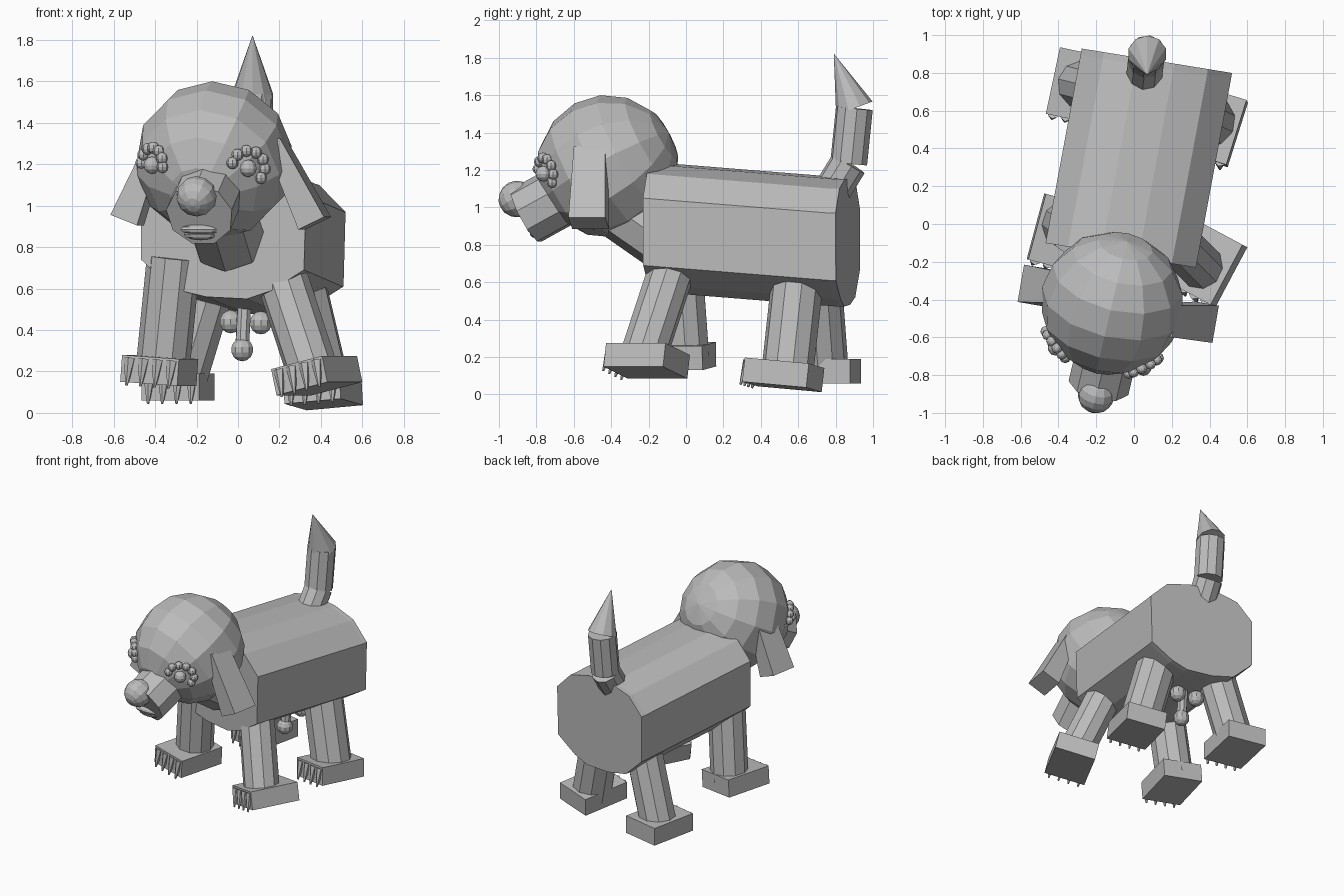
import bpy, bmesh
from math import radians, sin, cos, sqrt
from mathutils import Vector, Matrix, Euler

if "Cube" in bpy.data.objects:
    bpy.data.objects.remove(bpy.data.objects["Cube"])

grey = bpy.data.materials.new("plain_grey")
grey.use_nodes = True
grey.diffuse_color = (0.5, 0.5, 0.5, 1)
grey.node_tree.nodes["Principled BSDF"].inputs["Base Color"].default_value = (0.5, 0.5, 0.5, 1)


def finish(name, bm, matrix=Matrix()):
    bmesh.ops.recalc_face_normals(bm, faces=bm.faces)
    mesh = bpy.data.meshes.new(name)
    bm.to_mesh(mesh)
    bm.free()
    mesh.materials.append(grey)
    obj = bpy.data.objects.new(name, mesh)
    obj.matrix_world = matrix
    bpy.context.collection.objects.link(obj)
    return obj


def aim(direction):
    return Vector(direction).to_track_quat('Z', 'Y').to_matrix().to_4x4()


def add_tube(bm, a, b, r1, r2, sides):
    a, b = Vector(a), Vector(b)
    m = Matrix.Translation((a + b) / 2) @ aim(b - a)
    bmesh.ops.create_cone(bm, cap_ends=True, segments=sides, radius1=r1,
                          radius2=r2, depth=(b - a).length, matrix=m)


def tube(name, a, b, r1, r2=None, sides=10):
    bm = bmesh.new()
    add_tube(bm, a, b, r1, r1 if r2 is None else r2, sides)
    return finish(name, bm)


def ball(name, centre, r, seg=12, rings=8, axis=(0, 0, 1), scale=(1, 1, 1)):
    bm = bmesh.new()
    bmesh.ops.create_uvsphere(bm, u_segments=seg, v_segments=rings, radius=r)
    m = Matrix.Translation(centre) @ aim(axis) @ Matrix.Diagonal((*scale, 1))
    return finish(name, bm, m)


# Body: rounded prism, turned slightly and sloping down to the rear
section = [(0.4, -0.2), (0.41, 0.16), (0.28, 0.29), (0.1, 0.34), (-0.1, 0.35),
           (-0.28, 0.31), (-0.4, 0.19), (-0.4, -0.15), (-0.25, -0.29),
           (-0.08, -0.33), (0.12, -0.34), (0.24, -0.3)]
bm = bmesh.new()
across = Vector((0.983, -0.16, 0))
rings = []
for centre in (Vector((-0.075, -0.165, 0.89)), Vector((0.11, 0.83, 0.81))):
    rings.append([bm.verts.new(centre + across * u + Vector((0, 0, w))) for u, w in section])
front, rear = rings
bm.faces.new(front)
rump = bm.faces.new(rear)
for i in range(len(section)):
    j = (i + 1) % len(section)
    bm.faces.new((front[i], front[j], rear[j], rear[i]))
bmesh.ops.inset_region(bm, faces=[rump], thickness=0.2)
for v in rump.verts:
    v.co += Vector((0.006, 0.035, 0))
finish("body", bm)

# Head, neck and snout share the direction the face looks in
look = Vector((-0.2, -0.85, -0.47)).normalized()
head_c, head_r = Vector((-0.115, -0.42, 1.22)), 0.382
ball("head", head_c, head_r, 12, 8, look)
tube("neck", (-0.11, -0.43, 1.06), (-0.04, -0.1, 0.83), 0.18, sides=8)
muzzle = Vector((-0.185, -0.855, 0.955))
tube("snout", muzzle - look * 0.4, muzzle, 0.165, sides=9)
ball("nose", (-0.2, -0.905, 1.045), 0.098, 12, 8, look)
for name, z, y, half in (("upper_lip", 0.885, -0.815, 0.105), ("lower_lip", 0.86, -0.8, 0.085)):
    ball(name, (-0.18, y, z), 1, 10, 6, scale=(half, 0.035, 0.025))


# Eyes: a ball with an arc of small balls sitting on the head
def on_head(x, z):
    dx, dz = x - head_c.x, z - head_c.z
    return Vector((x, head_c.y - sqrt(max(0, head_r ** 2 - dx * dx - dz * dz)), z))


for side, cx, cz, squash, arc in (("left", 0.05, 1.185, 1, (165, -40)),
                                  ("right", -0.415, 1.2, 0.65, (175, -10))):
    ball(side + "_eye", on_head(cx, cz - 0.005), 0.042, 10, 6)
    for i in range(7):
        a = radians(arc[0] + (arc[1] - arc[0]) * i / 6)
        p = on_head(cx + 0.08 * squash * cos(a), cz + 0.08 * sin(a))
        ball(f"{side}_brow_ball_{i + 1}", p, 0.029, 8, 6)


# Ears: tapered slabs hanging outward
def ear(name, top, bottom):
    top, bottom = Vector(top), Vector(bottom)
    wide = Vector((0.17, 0.98, 0)).normalized()
    thick = (bottom - top).cross(wide).normalized()
    bm = bmesh.new()
    loops = []
    for c, w, t in ((top, 0.085, 0.04), (bottom, 0.1, 0.07)):
        loops.append([bm.verts.new(c + wide * w * i + thick * t * j)
                      for i, j in ((-1, -1), (1, -1), (1, 1), (-1, 1))])
    for lp in loops:
        bm.faces.new(lp)
    for i in range(4):
        j = (i + 1) % 4
        bm.faces.new((loops[0][i], loops[0][j], loops[1][j], loops[1][i]))
    finish(name, bm)


ear("left_ear", (0.18, -0.51, 1.31), (0.37, -0.52, 0.915))
ear("right_ear", (-0.39, -0.34, 1.3), (-0.535, -0.325, 0.93))


# Legs with box feet and claws
def leg(name, top, bottom, r, foot, turn):
    tube(name + "_leg", bottom, top, r, sides=10)
    m = Matrix.Translation(foot) @ Euler([radians(a) for a in turn]).to_matrix().to_4x4()
    bm = bmesh.new()
    bmesh.ops.create_cube(bm, size=1, matrix=Matrix.Diagonal((0.285, 0.36, 0.13, 1)))
    finish(name + "_foot", bm, m)
    bm = bmesh.new()
    for i in range(4):
        x = -0.105 + 0.07 * i
        add_tube(bm, (x, -0.17, 0.05), (x, -0.2, -0.08), 0.03, 0.006, 6)
    finish(name + "_claws", bm, m)


leg("front_left", (0.18, -0.05, 0.75), (0.36, -0.23, 0.2), 0.125,
    (0.38, -0.21, 0.18), (0, -13, -28))
leg("front_right", (-0.31, -0.04, 0.75), (-0.365, 0.0, 0.2), 0.13,
    (-0.38, -0.05, 0.205), (0, 4, -15))
leg("hind_left", (0.28, 0.6, 0.65), (0.41, 0.54, 0.1), 0.14,
    (0.41, 0.52, 0.105), (-5, -5, -17))
leg("hind_right", (-0.13, 0.7, 0.65), (-0.29, 0.74, 0.12), 0.13,
    (-0.29, 0.73, 0.125), (0, 0, -12))

# Tail: two bent segments and a pointed tip
bend, end = (0.065, 0.87, 1.235), (0.07, 0.9, 1.53)
tube("tail_base", (0.05, 0.75, 1.04), bend, 0.1)
tube("tail_middle", bend, end, 0.1)
tube("tail_tip", end, (0.07, 0.79, 1.823), 0.104, 0, 10)

# Small knobs below the belly
tube("belly_rod", (0.03, 0.56, 0.52), (0.02, 0.53, 0.31), 0.035, sides=8)
ball("belly_rod_knob", (0.02, 0.53, 0.305), 0.056, 10, 7)
ball("belly_knob_left", (0.11, 0.6, 0.435), 0.056, 10, 7)
ball("belly_knob_right", (-0.035, 0.62, 0.44), 0.056, 10, 7)
